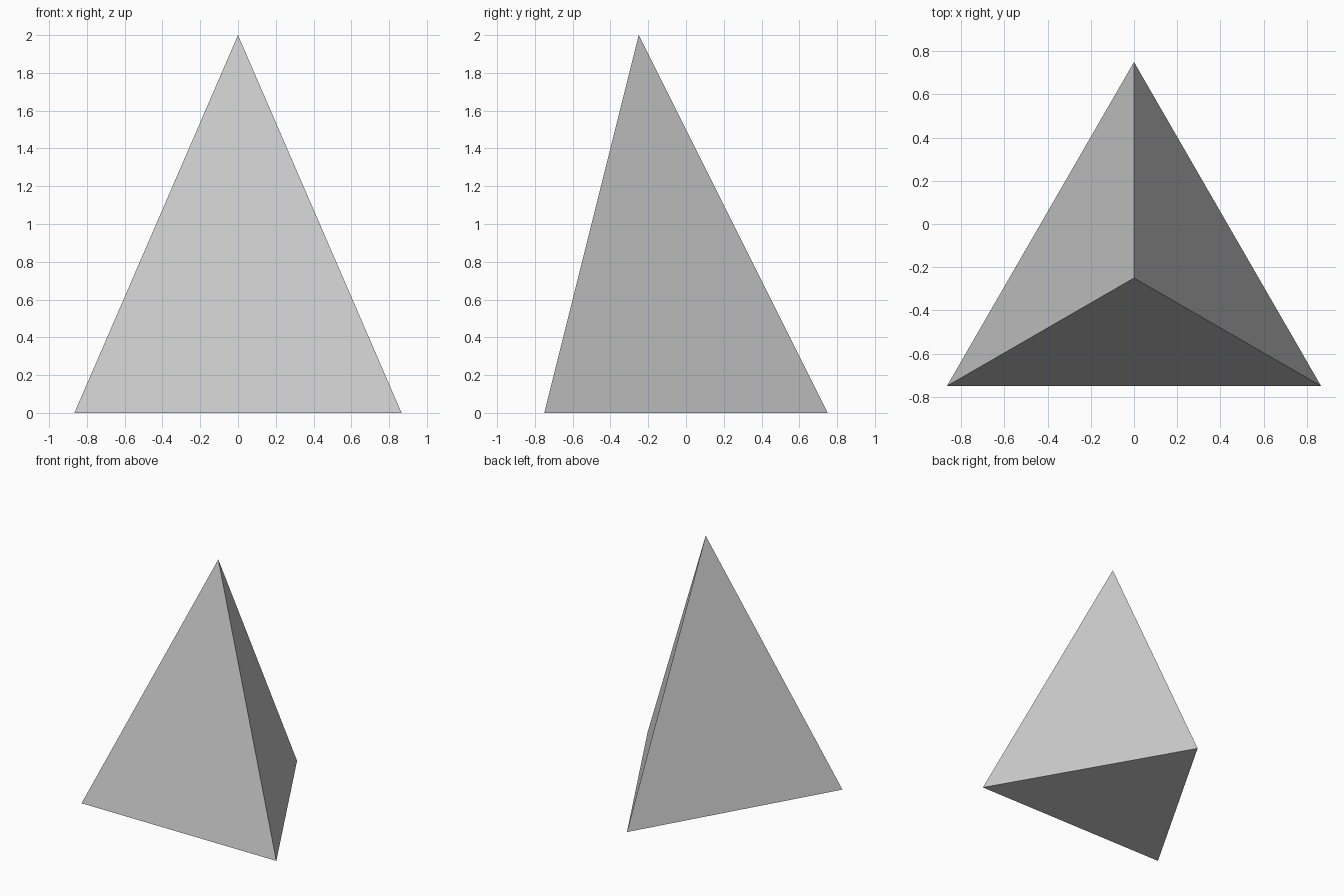
import bpy, bmesh
from mathutils import Vector as V, Matrix

if "Cube" in bpy.data.objects:
    bpy.data.objects.remove(bpy.data.objects["Cube"])

# Corners of the three-sided spike, one inside each fragment
TOP, LEFT, RIGHT, BACK = V((0, -.25, 2)), V((-.866, -.75, 0)), V((.866, -.75, 0)), V((0, .75, 0))

# Points where the cracks cross the surface
left_joint, right_joint = V((-.435, -.25, .49)), V((.585, -.43, .335))
base_left, base_right = V((-.01, -.69, 0)), V((.17, -.698, 0))

# Crack planes, three points each
top_left = (V((-.567, -.577, .69)), V((-.005, -.75, 0)), left_joint)
top_right = (V((.673, -.639, .445)), V((.165, -.75, 0)), right_joint)
top_back = (V((0, .22, 1.06)), left_joint, right_joint)
left_back = (left_joint, V((-.447, -.03, 0)), base_left)
right_back = (right_joint, V((.635, -.35, 0)), base_right)


def fragment(name, keep, cracks):
    """Cut the full spike by each crack, keeping the side that holds 'keep'."""
    bm = bmesh.new()
    bmesh.ops.create_cone(bm, cap_ends=True, segments=3, radius1=1, radius2=0,
                          depth=2, matrix=Matrix.Translation((0, -.25, 1)))
    bmesh.ops.remove_doubles(bm, verts=bm.verts[:], dist=1e-5)
    for a, b, c in cracks:
        n = (b - a).cross(c - a).normalized()
        if n.dot(keep - a) > 0:
            n = -n
        cut = bmesh.ops.bisect_plane(bm, geom=bm.verts[:] + bm.edges[:] + bm.faces[:],
                                     plane_co=a, plane_no=n, clear_outer=True)
        edges = [e for e in cut["geom_cut"] if isinstance(e, bmesh.types.BMEdge)]
        bmesh.ops.edgeloop_fill(bm, edges=edges)
    bmesh.ops.recalc_face_normals(bm, faces=bm.faces[:])
    mesh = bpy.data.meshes.new(name)
    bm.to_mesh(mesh)
    bm.free()
    bpy.context.collection.objects.link(bpy.data.objects.new(name, mesh))


# Four fragments that fit together into the whole spike
fragment("top_fragment", TOP, (top_left, top_right, top_back))
fragment("left_fragment", LEFT, (top_left, left_back))
fragment("right_fragment", RIGHT, (top_right, right_back))
fragment("back_fragment", BACK, (top_back, left_back, right_back))
